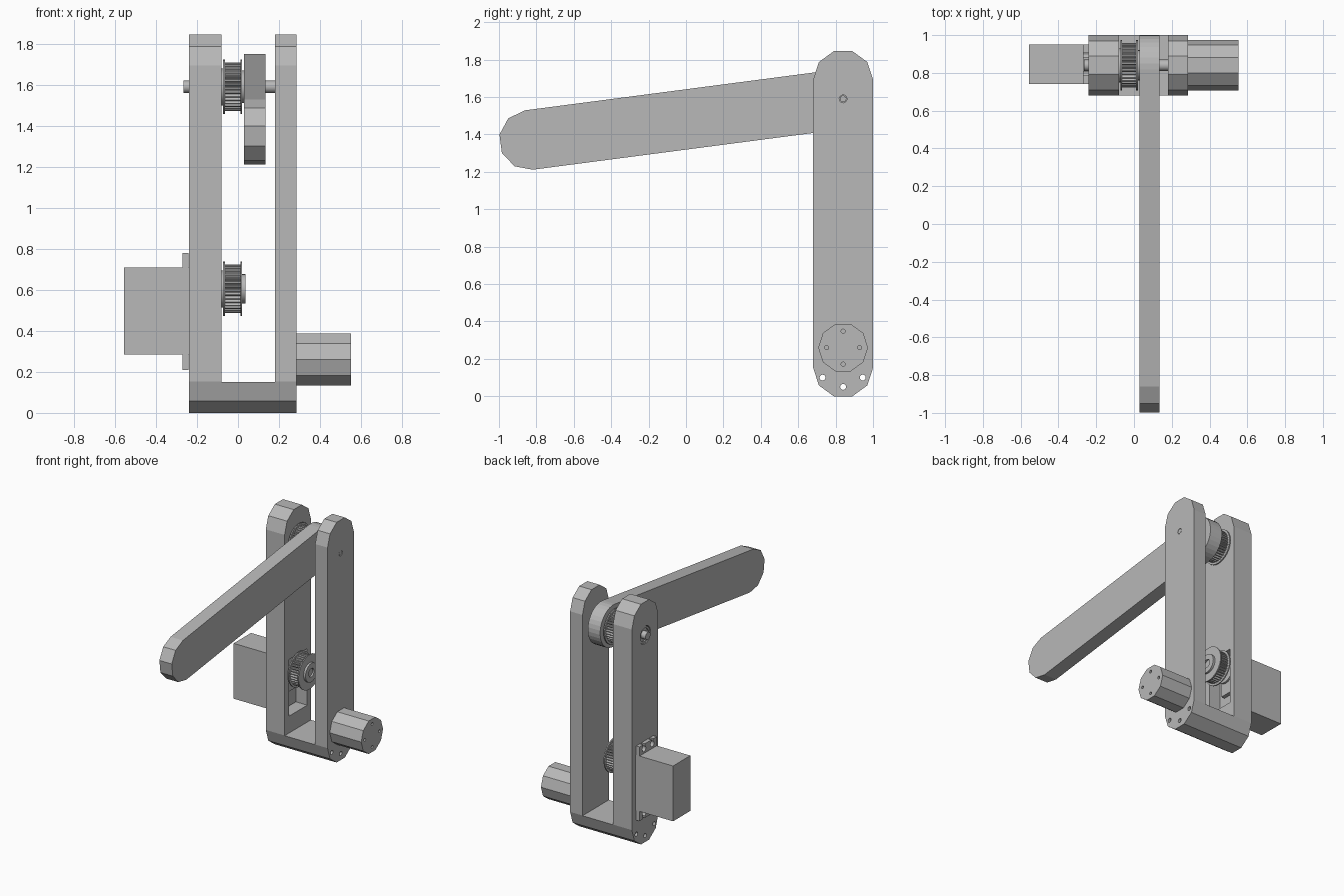
import bpy, bmesh
from math import sin, cos, radians, atan2, hypot, degrees

if "Cube" in bpy.data.objects:
    bpy.data.objects.remove(bpy.data.objects["Cube"])

grey = bpy.data.materials.new("plain grey")
grey.use_nodes = True
colour = (0.48, 0.48, 0.48, 1)
grey.diffuse_color = colour
grey.node_tree.nodes["Principled BSDF"].inputs["Base Color"].default_value = colour

AXIS_Y, PIVOT_Z, SERVO_Z, R = 0.84, 1.59, 0.605, 0.16


def arc(y, z, r, start, end, steps):
    """Points of an arc in the side plane, both ends included."""
    angles = [radians(start + (end - start) * i / steps) for i in range(steps + 1)]
    return [(y + r * cos(a), z + r * sin(a)) for a in angles]


def circle(y, z, r, sides=24):
    return arc(y, z, r, 0, 360, sides)[:-1]


def rect(y0, y1, z0, z1):
    return [(y0, z0), (y1, z0), (y1, z1), (y0, z1)]


def prism(name, outline, x0, x1):
    """Extrude a side-plane outline along x."""
    bm = bmesh.new()
    face = bm.faces.new([bm.verts.new((x0, y, z)) for y, z in outline])
    side = bmesh.ops.extrude_face_region(bm, geom=[face])["geom"]
    for v in side:
        if isinstance(v, bmesh.types.BMVert):
            v.co.x = x1
    bmesh.ops.recalc_face_normals(bm, faces=bm.faces)
    mesh = bpy.data.meshes.new(name)
    bm.to_mesh(mesh)
    bm.free()
    mesh.materials.append(grey)
    obj = bpy.data.objects.new(name, mesh)
    bpy.context.collection.objects.link(obj)
    return obj


def select(obj):
    bpy.ops.object.select_all(action='DESELECT')
    obj.select_set(True)
    bpy.context.view_layer.objects.active = obj


def cut(obj, outline, x0, x1):
    """Subtract an extruded outline from a part."""
    cutter = prism("cutter", outline, x0, x1)
    cutter.hide_render = True
    select(obj)
    mod = obj.modifiers.new("cut", 'BOOLEAN')
    mod.operation, mod.solver, mod.object = 'DIFFERENCE', 'EXACT', cutter
    bpy.ops.object.modifier_apply(modifier=mod.name)
    bpy.data.objects.remove(cutter)


def smooth(obj):
    select(obj)
    bpy.ops.object.shade_smooth_by_angle(angle=radians(25))


# Upright fork: rounded slab with the middle cut away
frame = prism("upright_frame", arc(AXIS_Y, 1.693, R, 0, 180, 5)
              + arc(AXIS_Y, 0.152, R, 180, 360, 5), -0.24, 0.285)
cut(frame, rect(0.5, 1.2, 0.15, 2), -0.08, 0.18)
for y, z in [(0.73, 0.1), (0.945, 0.1), (AXIS_Y, 0.05)]:
    cut(frame, circle(y, z, 0.016, 12), -0.5, 0.5)
cut(frame, rect(0.735, 0.955, 0.28, 0.715), -0.3, 0)
cut(frame, circle(AXIS_Y, PIVOT_Z, 0.068), -0.3, -0.12)
cut(frame, circle(AXIS_Y, PIVOT_Z, 0.035), -0.2, 0)
cut(frame, circle(AXIS_Y, PIVOT_Z, 0.021, 12), 0.1, 0.4)

# Swinging arm: fine round at the pivot, faceted round at the tip
tip_y, tip_z = -0.84, 1.37
tilt = degrees(atan2(PIVOT_Z - tip_z, AXIS_Y - tip_y))
prism("swing_arm", arc(AXIS_Y, PIVOT_Z, R, tilt - 90, tilt + 90, 16)
      + arc(tip_y, tip_z, R, tilt + 90, tilt + 270, 5), 0.03, 0.135)

# Pivot shaft and bearing
smooth(prism("pivot_shaft", circle(AXIS_Y, PIVOT_Z, 0.03, 16), -0.265, 0.18))
smooth(prism("pivot_pin", circle(AXIS_Y, PIVOT_Z, 0.018, 12), 0.18, 0.284))
bearing = prism("pivot_bearing", circle(AXIS_Y, PIVOT_Z, 0.065), -0.235, -0.12)
cut(bearing, circle(AXIS_Y, PIVOT_Z, 0.05), -0.3, -0.225)
smooth(bearing)


# Toothed belt pulleys
def pulley(label, z, hub_r, hub_end):
    teeth, outline = 36, []
    for i in range(teeth):
        for part, r in [(0, 0.105), (0.3, 0.118), (0.6, 0.118), (0.9, 0.105)]:
            a = radians(360 * (i + part) / teeth)
            outline.append((AXIS_Y + r * cos(a), z + r * sin(a)))
    prism(label + "_pulley_teeth", outline, -0.064, 0.012)
    for side, x in [("outer", -0.072), ("inner", 0.011)]:
        smooth(prism(f"{label}_pulley_{side}_flange", circle(AXIS_Y, z, 0.133, 32), x, x + 0.009))
    smooth(prism(label + "_pulley_spacer", circle(AXIS_Y, z, 0.09), -0.085, -0.07))
    hub = prism(label + "_pulley_hub", circle(AXIS_Y, z, hub_r), 0.015, hub_end)
    if label == "lower":
        cut(hub, circle(AXIS_Y, z, 0.032, 16), 0.022, 0.1)
    smooth(hub)


pulley("upper", PIVOT_Z, 0.08, 0.031)
pulley("lower", SERVO_Z, 0.072, 0.036)

# Servo with slotted mounting ears, set into the wall
prism("servo_body", rect(0.74, 0.95, 0.285, 0.71), -0.555, -0.17)
smooth(prism("servo_boss", circle(AXIS_Y, SERVO_Z, 0.095), -0.17, -0.125))
prism("servo_step", rect(0.79, 0.89, 0.42, 0.55), -0.17, -0.14)
smooth(prism("servo_shaft", circle(AXIS_Y, SERVO_Z, 0.04, 16), -0.125, 0.024))
ears = prism("servo_ears", rect(0.74, 0.95, 0.21, 0.78), -0.27, -0.241)
for y in (0.795, 0.895):
    for z, end in [(0.745, 0.9), (0.245, 0.1)]:
        cut(ears, circle(y, z, 0.022, 16), -0.4, -0.2)
        cut(ears, rect(y - 0.01, y + 0.01, min(z, end), max(z, end)), -0.4, -0.2)

# Round motor on the other side with four face holes
motor = prism("round_motor", circle(AXIS_Y, 0.26, 0.133, 10), 0.285, 0.552)
for y, z in circle(AXIS_Y, 0.26, 0.088, 4):
    cut(motor, circle(y, z, 0.011, 12), 0.5, 0.6)
